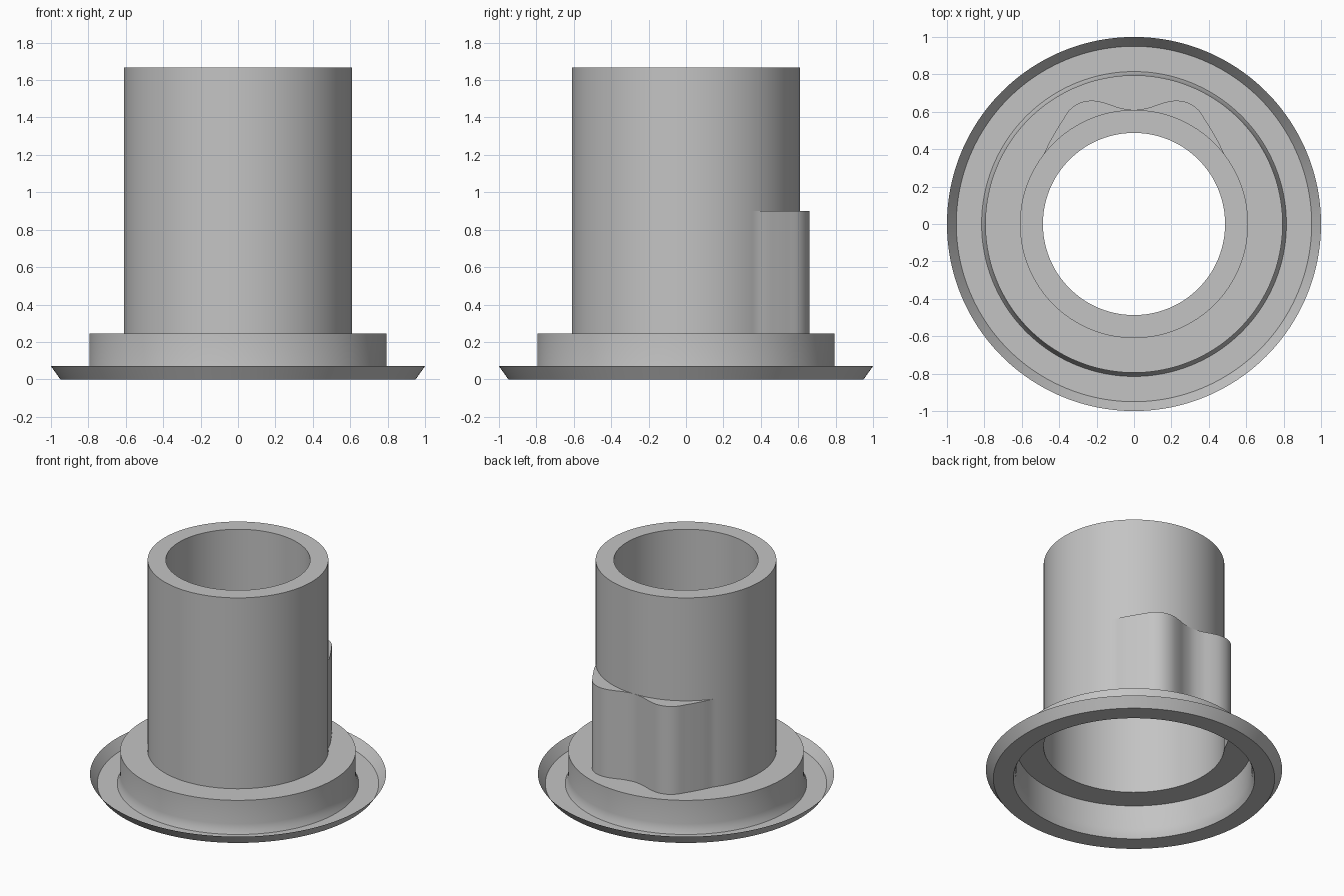
import bpy, bmesh, math

cube = bpy.data.objects.get("Cube")
if cube:
    bpy.data.objects.remove(cube, do_unlink=True)

SEG = 192
TUBE, BORE, HUB = 0.61, 0.487, 0.795
HUB_TOP, LOBE_TOP, TUBE_TOP = 0.245, 0.9, 1.667

grey = bpy.data.materials.new("plain_grey")
grey.use_nodes = True
grey.diffuse_color = (0.55, 0.55, 0.55, 1)
grey.node_tree.nodes["Principled BSDF"].inputs["Base Color"].default_value = grey.diffuse_color

# Half of the two-lobed bulge at the back, from its flank to the middle dip
LOBE = [(0.505, 0.342), (0.445, 0.45), (0.385, 0.55), (0.345, 0.61), (0.29, 0.648),
        (0.22, 0.66), (0.15, 0.646), (0.08, 0.622), (0, 0.61)]
POLAR = [(math.atan2(x, y), math.hypot(x, y)) for x, y in LOBE][::-1]


def lobed(angle):
    """Radius of the lobed outline, smoothly interpolated by angle from the back."""
    a = abs((angle - math.pi / 2 + math.pi) % math.tau - math.pi)
    if a >= POLAR[-1][0]:
        return TUBE
    i = max(k for k, p in enumerate(POLAR[:-1]) if p[0] <= a + 1e-9)

    def slope(k):
        if k in (0, len(POLAR) - 1):
            return 0.0 if k == 0 else 0.1
        (a0, r0), (a1, r1) = POLAR[k - 1], POLAR[k + 1]
        return (r1 - r0) / (a1 - a0)

    (a0, r0), (a1, r1) = POLAR[i], POLAR[i + 1]
    w = a1 - a0
    t = (a - a0) / w
    r = ((2*t**3 - 3*t**2 + 1) * r0 + (t**3 - 2*t**2 + t) * w * slope(i)
         + (3*t**2 - 2*t**3) * r1 + (t**3 - t**2) * w * slope(i + 1))
    return max(r, TUBE)


def sweep(name, profile):
    """Thin shell turned round z; a radius may be a number or a function of angle."""
    bm = bmesh.new()
    rings = []
    for radius, z in profile:
        ring = []
        for s in range(SEG):
            a = math.tau * s / SEG
            r = radius(a) if callable(radius) else radius
            ring.append(bm.verts.new((r * math.cos(a), r * math.sin(a), z)))
        rings.append(ring)
    for low, high in zip(rings, rings[1:]):
        for s in range(SEG):
            n = (s + 1) % SEG
            bm.faces.new((low[s], low[n], high[n], high[s]))
    # Collapse the empty ledge where the lobes meet the tube
    bmesh.ops.remove_doubles(bm, verts=bm.verts, dist=0.0002)
    mesh = bpy.data.meshes.new(name)
    bm.to_mesh(mesh)
    bm.free()
    mesh.materials.append(grey)
    obj = bpy.data.objects.new(name, mesh)
    bpy.context.collection.objects.link(obj)
    bpy.ops.object.select_all(action='DESELECT')
    obj.select_set(True)
    bpy.context.view_layer.objects.active = obj
    bpy.ops.object.shade_smooth_by_angle(angle=math.radians(30))
    return obj


# Flared rim and flat flange
sweep("base_flange", [(1.0, 0.07), (0.95, 0), (0.815, 0)])
# Raised hub with a flared foot, open to the tube above
sweep("hub", [(0.815, 0), (0.802, 0.03), (HUB, 0.07), (HUB, HUB_TOP), (lobed, HUB_TOP)])
# Lower tube wall with the lobed bulge and its ledge
sweep("lobed_lower_tube", [(lobed, HUB_TOP), (lobed, LOBE_TOP), (TUBE, LOBE_TOP)])
# Upper tube, its top rim, the bore and the inner step
sweep("upper_tube", [(TUBE, LOBE_TOP), (TUBE, TUBE_TOP), (BORE, TUBE_TOP),
                     (BORE, LOBE_TOP), (TUBE, LOBE_TOP)])
